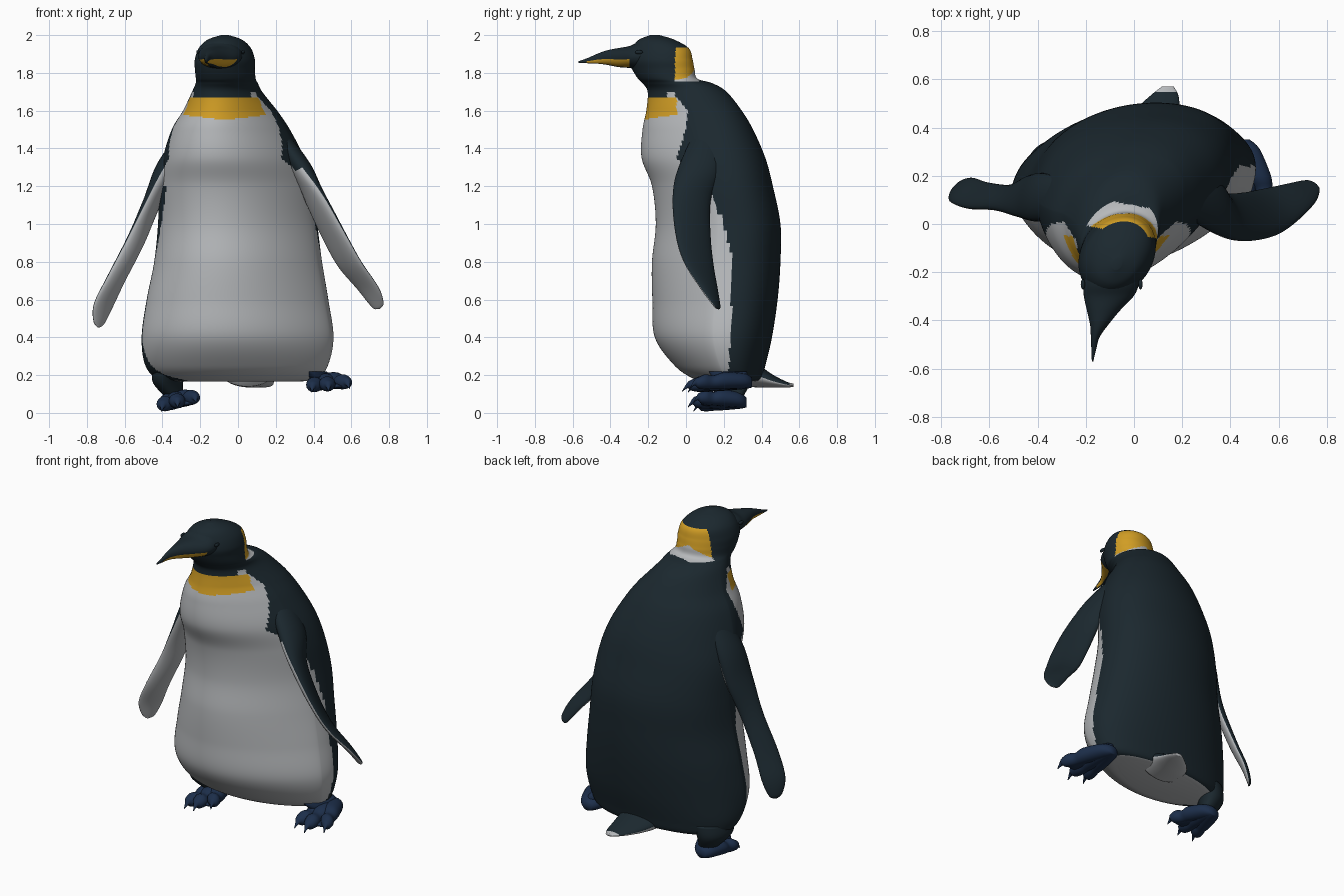
import bpy
import bmesh
from math import sin, cos, pi
from mathutils import Vector

if "Cube" in bpy.data.objects:
    bpy.data.objects.remove(bpy.data.objects["Cube"])


def material(name, rgb):
    m = bpy.data.materials.new(name)
    m.use_nodes = True
    m.diffuse_color = (*rgb, 1)
    bsdf = m.node_tree.nodes["Principled BSDF"]
    bsdf.inputs["Base Color"].default_value = (*rgb, 1)
    bsdf.inputs["Roughness"].default_value = 0.7
    return m


MATS = [material("dark plumage", (0.011, 0.021, 0.028)),
        material("white plumage", (0.47, 0.485, 0.50)),
        material("golden yellow", (0.64, 0.34, 0.018)),
        material("navy feet", (0.012, 0.028, 0.07))]
DARK, WHITE, GOLD, NAVY = range(4)


def smooth_table(rows, k):
    """Resample rows of numbers with a Catmull-Rom spline, k steps per span."""
    out = []
    last = len(rows) - 1
    for i in range(last):
        p0, p1, p2, p3 = (rows[max(0, min(last, i + d))] for d in (-1, 0, 1, 2))
        for s in range(k):
            t = s / k
            out.append([b + 0.5 * t * (c - a + t * (2*a - 5*b + 4*c - d + t * (3*(b - c) + d - a)))
                        for a, b, c, d in zip(p0, p1, p2, p3)])
    return out + [list(rows[last])]


def skin(name, tubes, rule):
    """Skin each list of rings; rule(centre, side) picks the colour."""
    bm = bmesh.new()
    for rings in tubes:
        vs = [[bm.verts.new(p) for p in ring] for ring in rings]
        n = len(vs[0])
        for low, high in zip(vs, vs[1:]):
            for j in range(n):
                k = (j + 1) % n
                f = bm.faces.new((low[j], low[k], high[k], high[j]))
                f.material_index = rule(f.calc_center_median(), j)
        for end in (vs[0], vs[-1]):
            f = bm.faces.new(end)
            f.material_index = rule(f.calc_center_median(), n - 1)
    bmesh.ops.recalc_face_normals(bm, faces=bm.faces)
    mesh = bpy.data.meshes.new(name)
    bm.to_mesh(mesh)
    bm.free()
    for m in MATS:
        mesh.materials.append(m)
    for p in mesh.polygons:
        p.use_smooth = True
    bpy.context.collection.objects.link(bpy.data.objects.new(name, mesh))


def level_ring(row, n=144):
    """Horizontal oval from z, left, right, front, back: turned a little to one
    side, with a keeled breast and a broad back below the neck."""
    z, xl, xr, yf, yb = row
    head = max(0, min(1, (z - 1.6) / 0.15))
    ring = []
    for j in range(n):
        c, s = cos(2 * pi * j / n), sin(2 * pi * j / n)
        if s > 0:
            dy, turn = s ** (0.8 + 0.15 * head), 0.3 - 0.1 * head
        else:
            dy, turn = -abs(s) ** (1.5 - 0.5 * head), 0.24 - 0.04 * head
        dy *= (yb - yf) / 2
        ring.append(((xl + xr) / 2 + (xr - xl) / 2 * c + turn * dy, (yf + yb) / 2 + dy, z))
    return ring


def upright_ring(row, n=32):
    """Upright oval from centre x, y, z, half width, half height."""
    x, y, z, w, h = row
    return [(x + w * cos(2 * pi * j / n), y, z + h * sin(2 * pi * j / n)) for j in range(n)]


# Body and head
BODY = [(0.165, -.28, .30, .10, .36), (0.18, -.42, .41, .04, .40),
        (0.25, -.49, .465, -.06, .42), (0.40, -.51, .49, -.165, .455),
        (0.60, -.483, .46, -.178, .485), (0.80, -.443, .425, -.18, .50),
        (1.00, -.423, .40, -.16, .50), (1.20, -.417, .375, -.18, .46),
        (1.35, -.397, .33, -.235, .42), (1.50, -.35, .255, -.23, .355),
        (1.60, -.29, .19, -.21, .295), (1.70, -.24, .12, -.203, .215),
        (1.745, -.22, .10, -.23, .14), (1.77, -.22, .09, -.255, .06),
        (1.82, -.225, .085, -.285, .045), (1.87, -.225, .085, -.30, .035),
        (1.93, -.205, .065, -.285, .015), (1.975, -.16, .02, -.25, -.06),
        (2.00, -.09, -.05, -.19, -.14)]
FLANK = [(0.1, .22), (0.3, .23), (0.8, .25), (1.0, .20), (1.2, .12),
         (1.35, -.05), (1.5, 0), (1.6, .01), (1.67, -.05)]


def flank_edge(z):
    for (a, p), (b, q) in zip(FLANK, FLANK[1:]):
        if z <= b:
            return p + (q - p) * (z - a) / (b - a)


def plumage(c, j):
    if c.z < 0.172:
        return WHITE
    nape = c.y + 0.18 * (c.x + 0.07)
    if 1.755 < c.z < 1.935 and -0.03 < nape < 0.09:
        return WHITE if c.z < 1.835 - 0.5 * abs(c.x + 0.045) else GOLD
    if c.z < 1.67:
        if c.z > 1.55 + 0.12 * abs(c.x + 0.07) and c.y < -0.05 and c.x < 0.15:
            return GOLD
        side = 0.12 if c.x < 0 and c.z < 1.2 else 0
        return WHITE if c.y < flank_edge(c.z) - side else DARK
    if c.z < 1.70 and -0.10 < c.y < -0.06:
        return WHITE
    return DARK


skin("body_and_head", [[level_ring(r) for r in smooth_table(BODY, 12)]], plumage)

# Beak with golden stripes along the lower sides
BEAK = [(-.085, -.18, 1.893, .115, .08), (-.095, -.25, 1.89, .115, .073),
        (-.105, -.30, 1.884, .103, .058), (-.127, -.36, 1.881, .068, .05),
        (-.145, -.42, 1.881, .037, .038), (-.161, -.47, 1.875, .018, .026),
        (-.167, -.52, 1.865, .010, .014), (-.172, -.57, 1.857, .003, .004)]


def bill_stripe(c, j):
    height = sin(2 * pi * (j + 0.5) / 32)
    return GOLD if -0.53 < c.y < -0.30 and -0.95 < height < -0.2 else DARK


skin("beak", [[upright_ring(r) for r in smooth_table(BEAK, 8)]], bill_stripe)

# Eyes
for side, x in (("left", 0.027), ("right", -0.212)):
    bpy.ops.mesh.primitive_uv_sphere_add(segments=16, ring_count=8, radius=0.018,
                                         location=(x, -0.25, 1.91))
    eye = bpy.context.object
    eye.name = side + "_eye"
    eye.scale = (0.5, 1.2, 0.6)
    eye.data.materials.append(MATS[DARK])
    bpy.ops.object.shade_smooth()


# Flippers: leading point, trailing point, half thickness
def flipper(name, rows, out):
    rows = smooth_table(rows, 6)
    mids = [(Vector(r[:3]) + Vector(r[3:6])) / 2 for r in rows]
    rings = []
    for i, r in enumerate(rows):
        u = (Vector(r[:3]) - Vector(r[3:6])) / 2
        axis = mids[min(i + 1, len(mids) - 1)] - mids[max(i - 1, 0)]
        nrm = u.cross(axis).normalized()
        if nrm.x * out < 0:
            nrm = -nrm
        rings.append([mids[i] + u * cos(2 * pi * j / 24) + nrm * r[6] * sin(2 * pi * j / 24)
                      for j in range(24)])
    skin(name, [rings], lambda c, j: DARK if j < 12 or c.z > 1.3 else WHITE)


flipper("left_flipper", [
    (.17, .06, 1.52, .18, .20, 1.52, .04), (.34, -.04, 1.3, .32, .19, 1.3, .055),
    (.45, -.07, 1.15, .37, .13, 1.12, .04), (.565, -.055, .95, .45, .13, .93, .03),
    (.65, -.01, .80, .53, .145, .78, .025), (.745, .08, .66, .63, .165, .66, .02),
    (.77, .14, .58, .71, .18, .56, .012), (.75, .165, .55, .74, .17, .55, .003)], 1)
flipper("right_flipper", [
    (-.24, .04, 1.52, -.23, .18, 1.52, .04), (-.39, .01, 1.3, -.36, .21, 1.3, .055),
    (-.485, .03, 1.12, -.43, .20, 1.1, .04), (-.585, .06, .92, -.50, .16, .90, .03),
    (-.69, .065, .72, -.60, .17, .70, .025), (-.76, .09, .58, -.665, .19, .56, .02),
    (-.765, .12, .49, -.71, .18, .47, .012), (-.745, .14, .455, -.735, .15, .452, .003)], -1)

# Tail, white underneath and at the tip
TAIL = [(.05, .28, .22, .14, .08), (.06, .38, .195, .13, .06),
        (.09, .46, .168, .10, .034), (.125, .53, .15, .06, .016), (.14, .57, .146, .025, .008)]
skin("tail", [[upright_ring(r) for r in smooth_table(TAIL, 6)]],
     lambda c, j: DARK if j < 16 and c.y < 0.55 else WHITE)

# Legs
LEGS = {"left_leg": (NAVY, [(.22, .35, .46, .12, .32), (.19, .37, .48, .14, .33),
                            (.14, .40, .50, .20, .33)]),
        "right_leg": (DARK, [(.24, -.45, -.27, .10, .35), (.16, -.45, -.30, .13, .34),
                             (.08, -.38, -.29, .20, .30)])}
for name, (colour, rows) in LEGS.items():
    skin(name, [[level_ring(r, 32) for r in smooth_table(rows, 5)]], lambda c, j: colour)


# Feet: three clawed toes fanning out from a heel, over a web
def foot(name, heel, tips):
    heel = Vector(heel)
    tubes = []
    for tip in map(Vector, tips):
        rows = []
        for t, w, h, lift in ((0, .03, .025, 0), (.12, .055, .04, .01), (.45, .055, .045, .015),
                              (.62, .04, .036, .008), (.75, .044, .04, .012),
                              (.86, .034, .03, .008), (.92, .016, .016, .01), (1, .002, .003, -.02)):
            p = heel.lerp(tip, t)
            rows.append((p.x, p.y, p.z + lift, w, h))
        tubes.append([upright_ring(r, 16) for r in smooth_table(rows, 4)])
    mid = Vector(tips[1])
    web = []
    for t, w, h in ((.05, .03, .015), (.4, .07, .02), (.72, .095, .014), (.78, .08, .004)):
        p = heel.lerp(mid, t)
        web.append((p.x, p.y, p.z, w, h))
    tubes.append([upright_ring(r, 16) for r in smooth_table(web, 4)])
    skin(name, tubes, lambda c, j: NAVY)


foot("left_foot", (.45, .35, .16), [(.39, .01, .13), (.48, -.02, .135), (.59, .02, .15)])
foot("right_foot", (-.33, .32, .055), [(-.405, .04, .03), (-.32, .01, .05), (-.22, .04, .075)])
